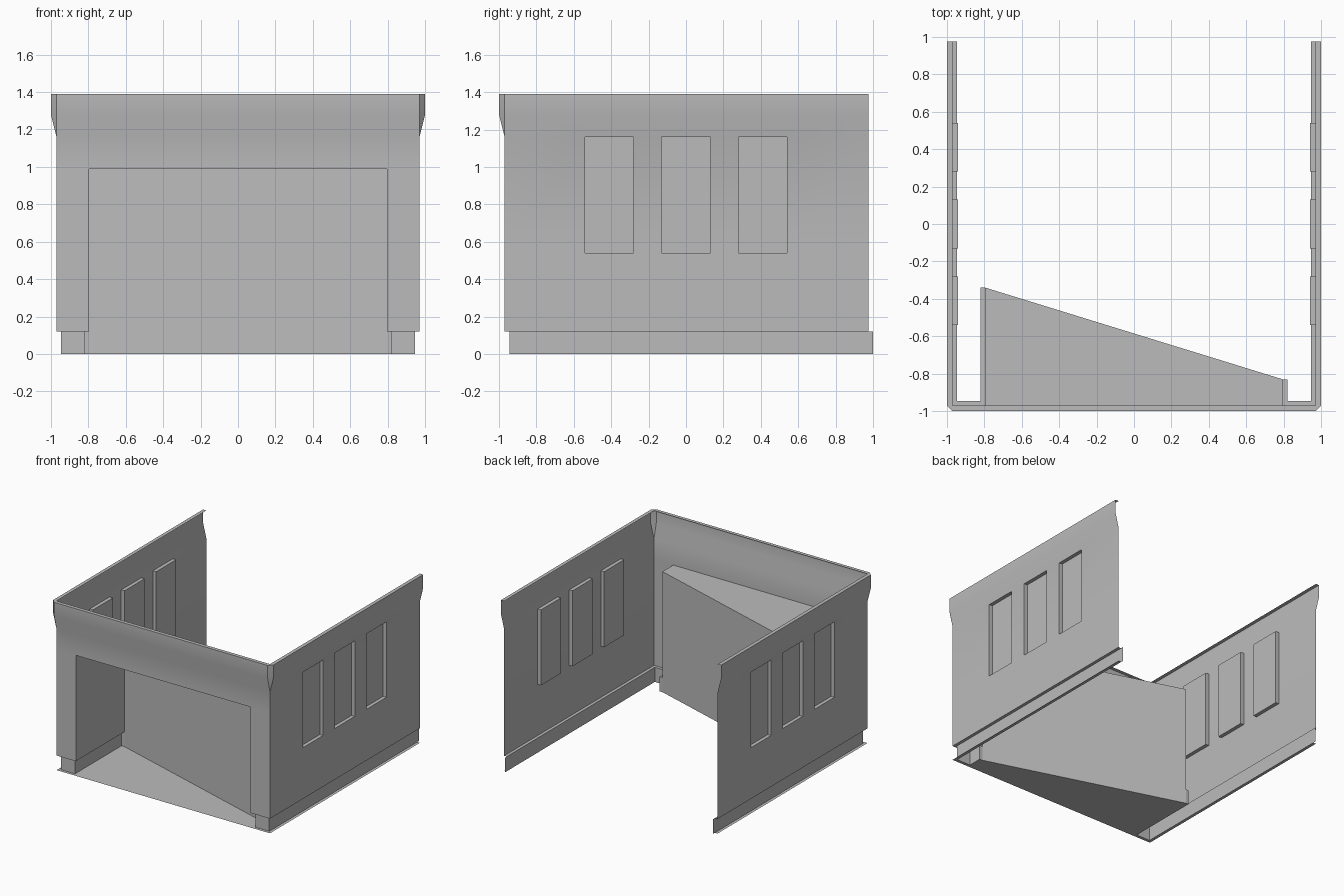
import bpy
import bmesh
import math
from mathutils import Vector

cube = bpy.data.objects.get("Cube")
if cube:
    bpy.data.objects.remove(cube, do_unlink=True)

# Main dimensions
W = 0.97           # wall plane
B = 0.945          # recessed base plane
END = 0.975        # open rear end of the walls
DOOR, DOOR_B = 0.795, 0.82
HEAD, STEP = 0.99, 0.12
SILL, EAVE, TOP = 0.54, 1.16, 1.39
FLARE = 0.03
DEEP, SHALLOW = -0.34, -0.83    # alcove depth on its two sides

grey = bpy.data.materials.new("plain_grey")
grey.use_nodes = True
grey.diffuse_color = (0.5, 0.5, 0.5, 1)
bsdf = next(n for n in grey.node_tree.nodes if n.type == 'BSDF_PRINCIPLED')
bsdf.inputs["Base Color"].default_value = (0.5, 0.5, 0.5, 1)
bsdf.inputs["Roughness"].default_value = 0.8


def finish(name, bm):
    bmesh.ops.remove_doubles(bm, verts=bm.verts[:], dist=0.0005)
    mesh = bpy.data.meshes.new(name)
    bm.to_mesh(mesh)
    bm.free()
    mesh.materials.append(grey)
    obj = bpy.data.objects.new(name, mesh)
    bpy.context.collection.objects.link(obj)
    bpy.ops.object.select_all(action='DESELECT')
    obj.select_set(True)
    bpy.context.view_layer.objects.active = obj
    bpy.ops.object.shade_smooth_by_angle(angle=math.radians(30))


def panel(bm, points, flip=False):
    face = bm.faces.new([bm.verts.new(p) for p in points])
    if flip:
        face.normal_flip()
    return face


def flat(bm, x0, x1, y0, y1, z, down=False):
    panel(bm, [(x0, y0, z), (x1, y0, z), (x1, y1, z), (x0, y1, z)], down)


def sheet(bm, cuts, levels, place, flip=False, skip=lambda u, z: False):
    """Grid of quads along a wall, following the wall's vertical profile."""
    for u0, u1 in zip(cuts, cuts[1:]):
        for (f0, z0), (f1, z1) in zip(levels, levels[1:]):
            if not skip((u0 + u1) / 2, (z0 + z1) / 2):
                panel(bm, [place(u0, f0, z0), place(u1, f0, z0),
                           place(u1, f1, z1), place(u0, f1, z1)], flip)


# Walls with flared top, rim, doorway and window recesses
bm = bmesh.new()
cornice = [(0, EAVE), (FLARE, 1.28), (FLARE, TOP), (0, TOP)]
windows = [(-0.54, -0.28), (-0.13, 0.13), (0.28, 0.54)]
y_cuts = [-W] + [y for w in windows for y in w] + [END]

sheet(bm, [-W, -DOOR, DOOR, W], [(0, STEP), (0, HEAD)] + cornice,
      lambda u, f, z: (u, -W - f, z),
      skip=lambda u, z: abs(u) < DOOR and z < HEAD)
for s in (-1, 1):
    sheet(bm, y_cuts, [(0, STEP), (0, SILL)] + cornice,
          lambda u, f, z: (s * (W + f), u, z), flip=s < 0)
    # chamfered corner of the flare
    for (f0, z0), (f1, z1) in zip(cornice, cornice[1:]):
        ring = [(s * W, -W - f0, z0), (s * (W + f0), -W, z0),
                (s * (W + f1), -W, z1), (s * W, -W - f1, z1)]
        unique = list(dict.fromkeys(ring))
        panel(bm, unique, s < 0)
bmesh.ops.remove_doubles(bm, verts=bm.verts[:], dist=0.0005)

# Push the window faces inward
for s in (-1, 1):
    for y0, y1 in windows:
        faces = [f for f in bm.faces
                 if abs(f.calc_center_median().x - s * W) < 0.002
                 and y0 < f.calc_center_median().y < y1
                 and SILL < f.calc_center_median().z < EAVE]
        new = bmesh.ops.extrude_face_region(bm, geom=faces)["geom"]
        bmesh.ops.translate(bm, vec=Vector((-s * 0.03, 0, 0)),
                            verts=[v for v in new if isinstance(v, bmesh.types.BMVert)])
        old = [f for f in faces if f.is_valid]
        if old:
            bmesh.ops.delete(bm, geom=old, context='FACES_ONLY')
finish("walls", bm)

# Recessed base: underside of the step, set-back face and foot lip
bm = bmesh.new()
for s in (-1, 1):
    depth = DEEP if s < 0 else SHALLOW
    mirrored = s < 0
    for z, inner in ((STEP, DOOR), (0, DOOR_B)):
        down = (z == STEP) != mirrored
        flat(bm, s * B, s * W, -W, END, z, down)
        flat(bm, s * inner, s * B, -W, -B, z, down)
    panel(bm, [(s * B, -B, 0), (s * B, 1, 0), (s * B, 1, STEP), (s * B, -B, STEP)], mirrored)
    panel(bm, [(s * DOOR_B, -B, 0), (s * B, -B, 0),
               (s * B, -B, STEP), (s * DOOR_B, -B, STEP)], mirrored)
    # base inside the alcove
    flat(bm, s * DOOR, s * DOOR_B, -B, depth, STEP, not mirrored)
    panel(bm, [(s * DOOR_B, -B, 0), (s * DOOR_B, depth, 0),
               (s * DOOR_B, depth, STEP), (s * DOOR_B, -B, STEP)], not mirrored)
    panel(bm, [(s * DOOR, depth, 0), (s * DOOR_B, depth, 0),
               (s * DOOR_B, depth, STEP), (s * DOOR, depth, STEP)], mirrored)
finish("recessed_base", bm)

# Alcove side walls, slanted back wall and ceiling
bm = bmesh.new()
for s, depth in ((-1, DEEP), (1, SHALLOW)):
    panel(bm, [(s * DOOR, -W, STEP), (s * DOOR, depth, STEP),
               (s * DOOR, depth, HEAD), (s * DOOR, -W, HEAD)], s > 0)
panel(bm, [(-DOOR, DEEP, 0), (DOOR, SHALLOW, 0), (DOOR, SHALLOW, HEAD), (-DOOR, DEEP, HEAD)])
panel(bm, [(-DOOR, -W, HEAD), (DOOR, -W, HEAD),
           (DOOR, SHALLOW, HEAD), (-DOOR, DEEP, HEAD)], True)
finish("alcove", bm)

# Alcove floor
bm = bmesh.new()
panel(bm, [(-DOOR_B, -W, 0), (DOOR_B, -W, 0), (DOOR_B, SHALLOW, 0),
           (DOOR, SHALLOW, 0), (-DOOR, DEEP, 0), (-DOOR_B, DEEP, 0)])
finish("alcove_floor", bm)
